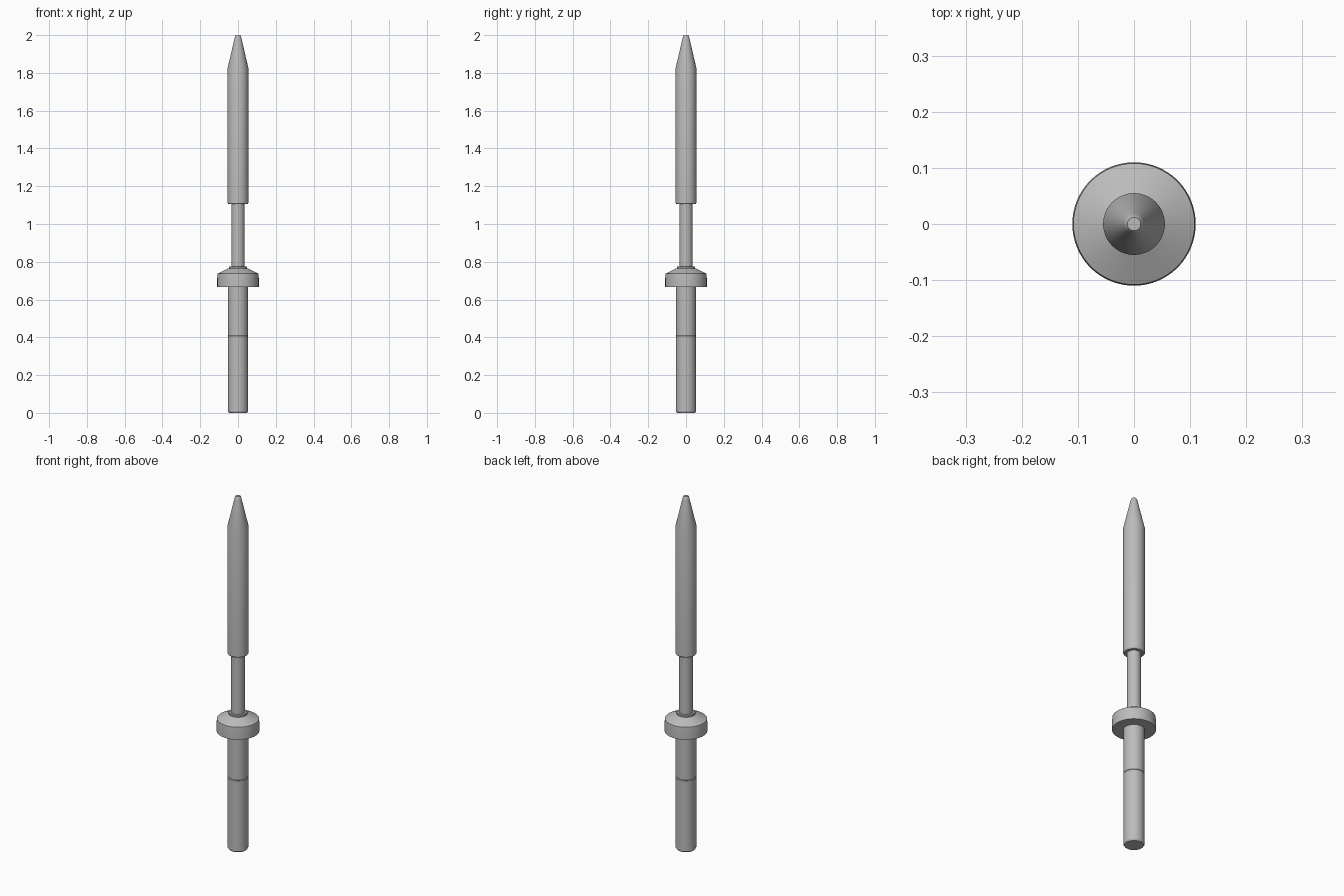
import bpy
import bmesh
import math

cube = bpy.data.objects.get("Cube")
if cube:
    bpy.data.objects.remove(cube, do_unlink=True)

GREY = (0.5, 0.5, 0.5, 1.0)
metal = bpy.data.materials.new("plain_grey")
metal.use_nodes = True
metal.diffuse_color = GREY
metal.node_tree.nodes["Principled BSDF"].inputs["Base Color"].default_value = GREY


def lathe(name, profile, sides=64):
    """Spin a closed (radius, height) profile about the z axis."""
    bm = bmesh.new()
    points = [(0, profile[0][1])] + profile + [(0, profile[-1][1])]
    verts = [bm.verts.new((r, 0, z)) for r, z in points]
    edges = [bm.edges.new(pair) for pair in zip(verts, verts[1:])]
    bmesh.ops.spin(bm, geom=verts + edges, cent=(0, 0, 0), axis=(0, 0, 1),
                   angle=math.tau, steps=sides, use_duplicate=False)
    bmesh.ops.remove_doubles(bm, verts=bm.verts, dist=0.0001)
    bmesh.ops.recalc_face_normals(bm, faces=bm.faces)
    mesh = bpy.data.meshes.new(name)
    bm.to_mesh(mesh)
    bm.free()
    obj = bpy.data.objects.new(name, mesh)
    bpy.context.collection.objects.link(obj)
    mesh.materials.append(metal)
    bpy.ops.object.select_all(action="DESELECT")
    obj.select_set(True)
    bpy.context.view_layer.objects.active = obj
    bpy.ops.object.shade_smooth_by_angle(angle=math.radians(25))
    return obj


# Lower shaft with a chamfered foot and a fine seam at its top
lathe("lower_shaft", [(0.048, 0), (0.053, 0.008), (0.053, 0.407), (0.051, 0.409)])
lathe("upper_shaft", [(0.051, 0.409), (0.053, 0.411), (0.053, 0.667)])

# Collar with a sloping top and a small raised ring
lathe("collar", [(0.11, 0.667), (0.11, 0.715), (0.108, 0.737), (0.052, 0.765)])
lathe("collar_ring", [(0.048, 0.757), (0.048, 0.772), (0.045, 0.775)])

# Narrow neck
lathe("neck", [(0.035, 0.765), (0.035, 1.115)])

# Plunger barrel tapering to a rounded tip
lathe("barrel_and_tip", [(0.051, 1.106), (0.055, 1.112), (0.055, 1.825),
                         (0.018, 1.985), (0.016, 1.994), (0.012, 2.0)])
